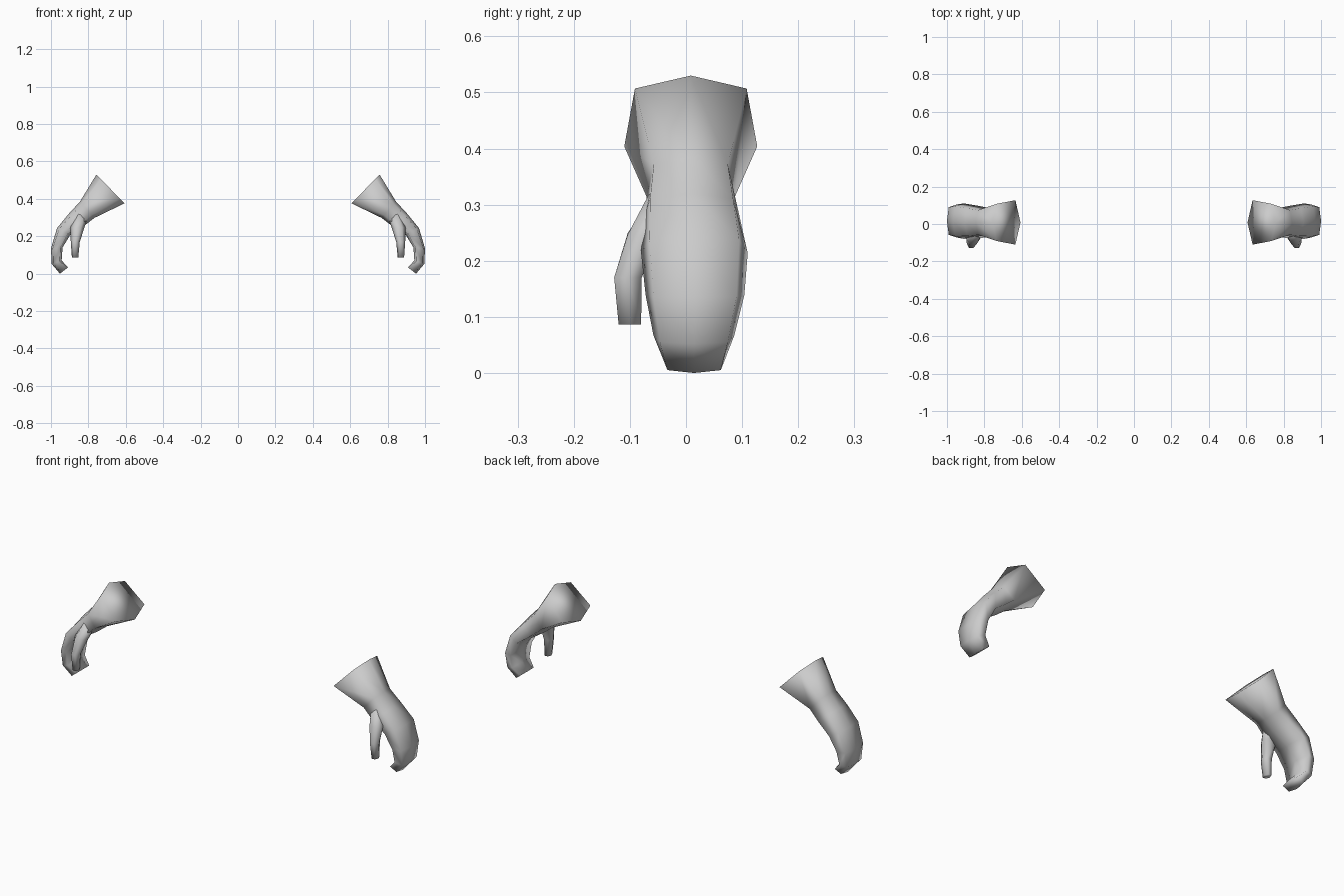
import bpy, bmesh
from mathutils import Vector

if "Cube" in bpy.data.objects:
    bpy.data.objects.remove(bpy.data.objects["Cube"])

grey = bpy.data.materials.new("light_grey")
grey.diffuse_color = (0.6, 0.6, 0.6, 1)
grey.use_nodes = True
grey.node_tree.nodes["Principled BSDF"].inputs["Base Color"].default_value = grey.diffuse_color


def loft(name, rings, shape, side):
    """Skin six-sided rings; each ring is (outer xz, inner xz, y_min, y_max)."""
    near, far, narrow = shape
    bm = bmesh.new()
    loops = []
    for (xo, zo), (xi, zi), y0, y1 in rings:
        mid, half = (y0 + y1) / 2, (y1 - y0) / 2
        section = [(0, 0), (near, narrow), (far, 1), (1, 0), (far, -1), (near, -narrow)]
        loops.append([bm.verts.new((side * (xo + (xi - xo) * t), mid + half * w,
                                    zo + (zi - zo) * t)) for t, w in section])
    for a, b in zip(loops, loops[1:]):
        for i in range(6):
            j = (i + 1) % 6
            bm.faces.new((a[i], a[j], b[j], b[i]))
    bm.faces.new(loops[0])
    bm.faces.new(loops[-1])
    bmesh.ops.recalc_face_normals(bm, faces=bm.faces)
    for f in bm.faces:
        f.smooth = True
    mesh = bpy.data.meshes.new(name)
    bm.to_mesh(mesh)
    bm.free()
    mesh.materials.append(grey)
    ob = bpy.data.objects.new(name, mesh)
    bpy.context.collection.objects.link(ob)


# Flared cuff, wrist, palm, knuckles and curled fingers
hand = [
    ((.757, .530), (.607, .376), -.110, .127),
    ((.845, .385), (.768, .298), -.070, .087),
    ((.905, .320), (.822, .256), -.078, .098),
    ((.968, .243), (.897, .207), -.080, .110),
    ((1.00, .135), (.938, .140), -.072, .104),
    ((.996, .052), (.943, .070), -.058, .086),
    ((.952, .000), (.908, .034), -.042, .071),
]
# Thumb hanging from the front edge of the palm
thumb = [
    ((.868, .325), (.805, .300), -.066, -.020),
    ((.897, .245), (.820, .250), -.104, -.045),
    ((.894, .170), (.846, .170), -.128, -.079),
    ((.888, .086), (.854, .086), -.120, -.080),
]
for label, side in (("right", 1), ("left", -1)):
    loft(label + "_glove", hand, (.15, .82, .84), side)
    loft(label + "_thumb", thumb, (.25, .75, 1), side)
